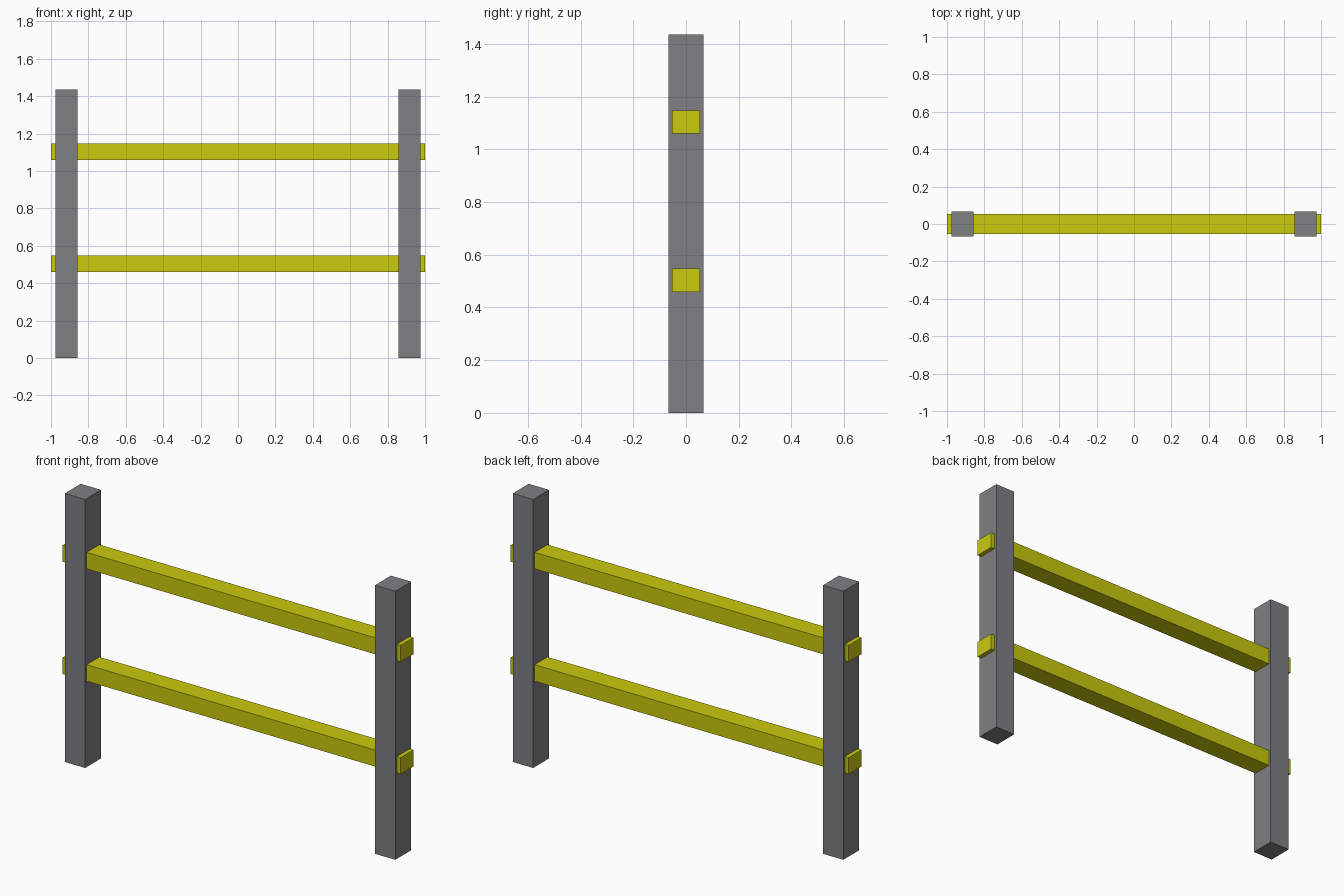
import bpy

if "Cube" in bpy.data.objects:
    bpy.data.objects.remove(bpy.data.objects["Cube"])


def material(name, rgb):
    m = bpy.data.materials.new(name)
    m.diffuse_color = (*rgb, 1.0)
    m.use_nodes = True
    m.node_tree.nodes["Principled BSDF"].inputs["Base Color"].default_value = m.diffuse_color
    return m


def box(name, size, centre, mat):
    bpy.ops.mesh.primitive_cube_add(size=1, location=centre)
    ob = bpy.context.object
    ob.name = name
    ob.scale = size
    bpy.ops.object.transform_apply(location=False, rotation=False, scale=True)
    ob.data.materials.append(mat)
    return ob


grey = material("post grey", (0.216, 0.216, 0.231))
yellow = material("rail yellow", (0.59, 0.59, 0.004))

POST_HEIGHT = 1.435

# Upright posts
for side, x in (("left", -0.917), ("right", 0.917)):
    box(f"{side}_post", (0.12, 0.134, POST_HEIGHT), (x, 0, POST_HEIGHT / 2), grey)

# Rails running through the posts, ends sticking out slightly
for level, z in (("lower", 0.503), ("upper", 1.103)):
    box(f"{level}_rail", (2.0, 0.108, 0.088), (0, 0, z), yellow)
